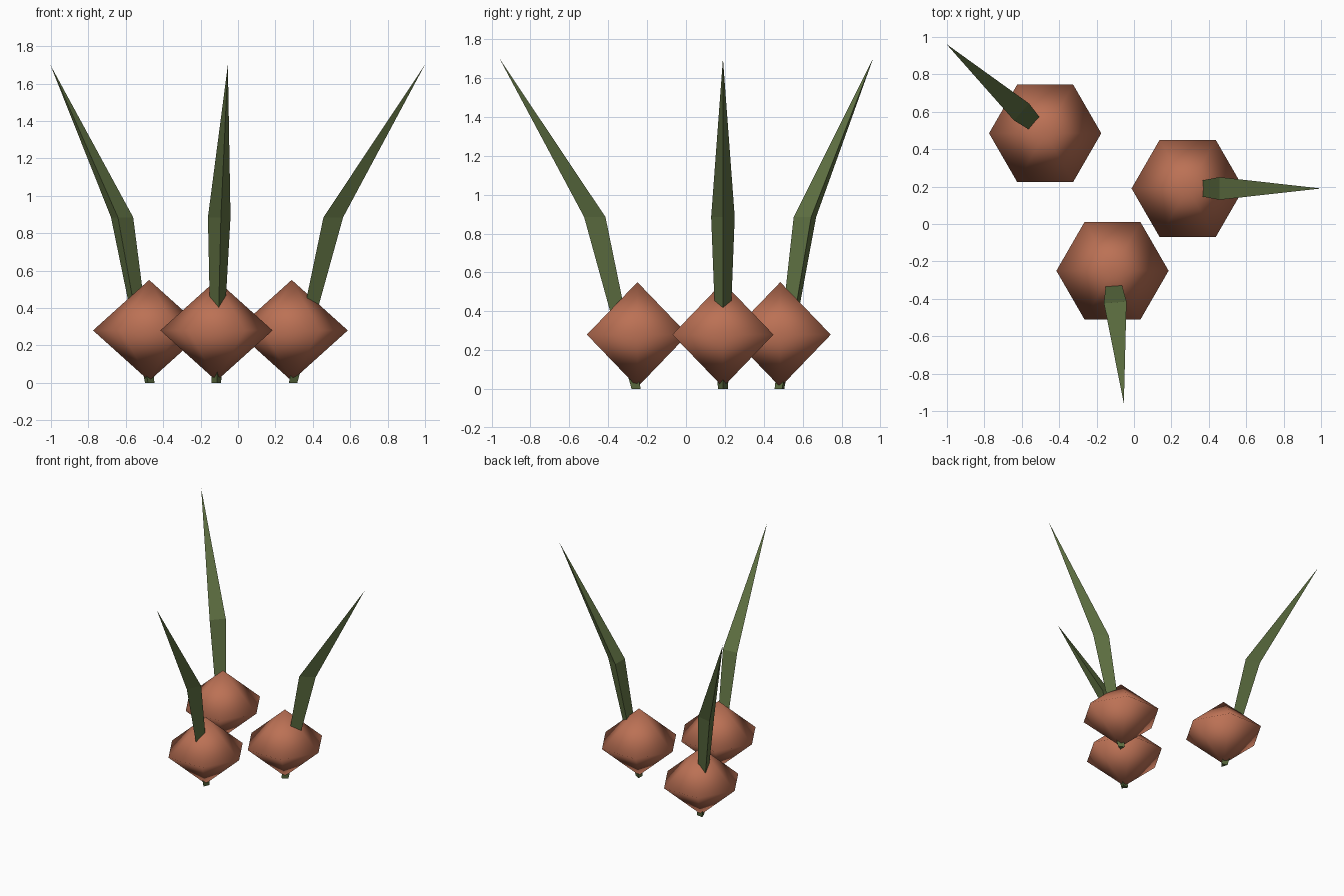
import bpy, bmesh, math
from mathutils import Vector

if "Cube" in bpy.data.objects:
    bpy.data.objects.remove(bpy.data.objects["Cube"])


def material(name, rgb):
    m = bpy.data.materials.new(name)
    m.diffuse_color = (*rgb, 1)
    m.use_nodes = True
    m.node_tree.nodes["Principled BSDF"].inputs["Base Color"].default_value = m.diffuse_color
    return m


bulb_mat = material("terracotta brown", (0.50, 0.165, 0.09))
leaf_mat = material("leaf green", (0.115, 0.165, 0.055))


def loft(name, rings, sides, turn, mat, smooth):
    """Skin rings of (offset along turn, height, radius); radius 0 is a point."""
    bm = bmesh.new()
    loops = []
    for off, z, r in rings:
        c = Vector((off * math.cos(turn), off * math.sin(turn), z))
        count = sides if r else 1
        angles = [turn + math.tau * i / sides for i in range(count)]
        loops.append([bm.verts.new(c + Vector((math.cos(a) * r, math.sin(a) * r, 0)))
                      for a in angles])
    for lo, hi in zip(loops, loops[1:]):
        for i in range(sides):
            j = (i + 1) % sides
            corners = [lo[i % len(lo)], lo[j % len(lo)], hi[j % len(hi)], hi[i % len(hi)]]
            bm.faces.new(list(dict.fromkeys(corners)))
    if len(loops[0]) > 1:
        bm.faces.new(loops[0][::-1])
    bmesh.ops.recalc_face_normals(bm, faces=bm.faces)
    for f in bm.faces:
        f.smooth = smooth
    mesh = bpy.data.meshes.new(name)
    bm.to_mesh(mesh)
    bm.free()
    mesh.materials.append(mat)
    obj = bpy.data.objects.new(name, mesh)
    bpy.context.collection.objects.link(obj)
    return obj


# Three plants: bulb centre and the direction its leaf bends towards
plants = [(-0.475, 0.485, 137.9), (0.287, 0.19, 0), (-0.115, -0.25, -85.1)]

for n, (x, y, deg) in enumerate(plants, 1):
    # Six-sided bulb, smooth shaded
    bulb = loft(f"bulb_{n}", [(0, 0.01, 0), (0, 0.28, 0.30), (0, 0.55, 0)],
                6, 0, bulb_mat, True)
    # Three-sided leaf from the root stub through the bulb to the tip
    leaf = loft(f"leaf_{n}", [(0, 0, 0.03), (0.205, 0.885, 0.07), (0.712, 1.70, 0)],
                3, math.radians(deg), leaf_mat, False)
    bulb.location = leaf.location = (x, y, 0)
